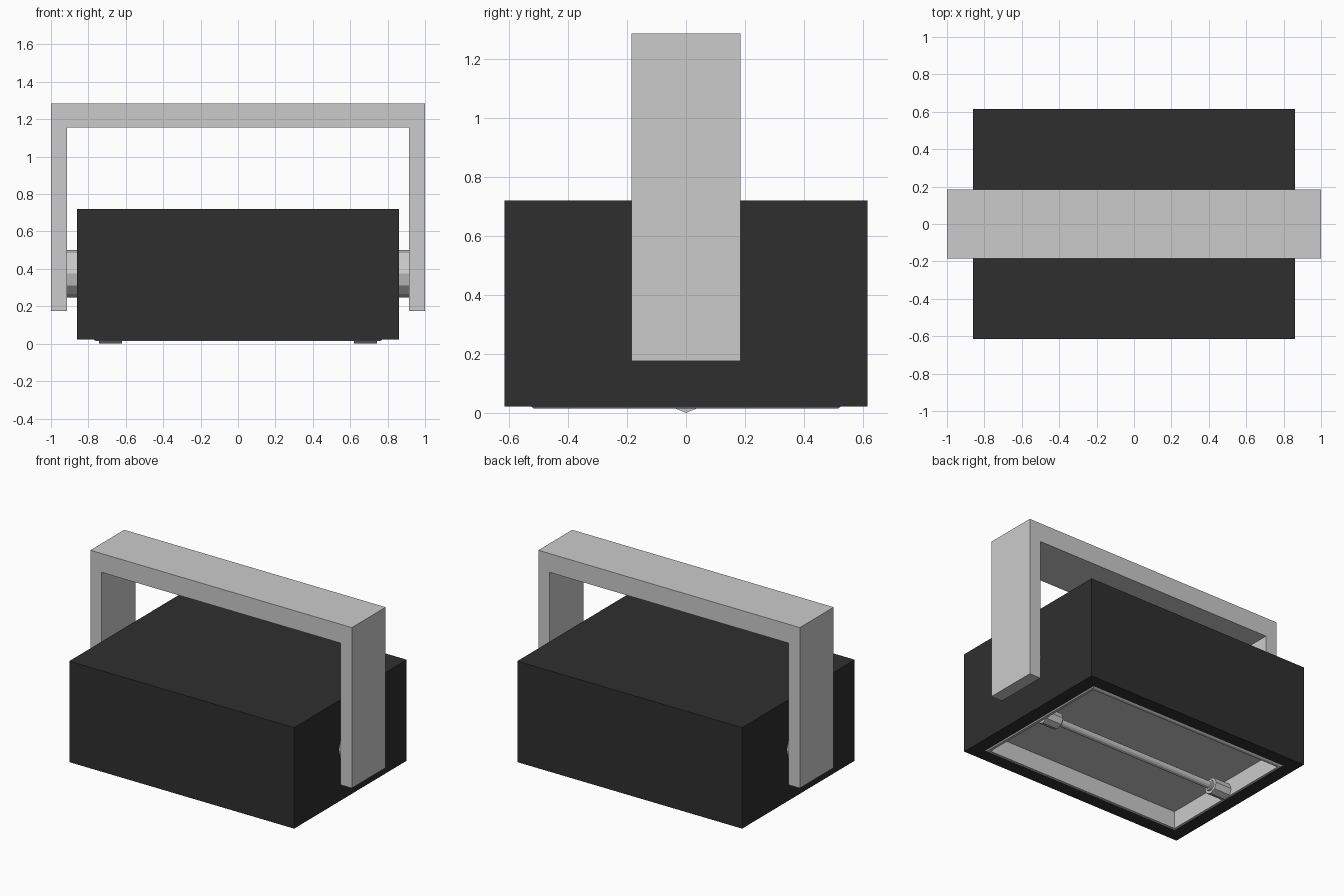
import bpy, bmesh, math
from mathutils import Matrix, Vector

if "Cube" in bpy.data.objects:
    bpy.data.objects.remove(bpy.data.objects["Cube"])


def finish(name, bm, mat=None):
    bmesh.ops.recalc_face_normals(bm, faces=bm.faces)
    me = bpy.data.meshes.new(name)
    bm.to_mesh(me)
    bm.free()
    ob = bpy.data.objects.new(name, me)
    bpy.context.collection.objects.link(ob)
    if mat:
        me.materials.append(mat)
    return ob


def rod(name, x0, x1, z, r, sides, turn=0.0):
    """Faceted cylinder lying along x."""
    bm = bmesh.new()
    m = (Matrix.Translation(((x0 + x1) / 2, 0, z)) @ Matrix.Rotation(math.pi / 2, 4, 'Y')
         @ Matrix.Rotation(turn, 4, 'Z'))
    bmesh.ops.create_cone(bm, cap_ends=True, segments=sides, radius1=r, radius2=r,
                          depth=abs(x1 - x0), matrix=m)
    return finish(name, bm)


def rect_rings(bm, rings):
    """Stack of rectangular loops (half x, half y, z), bridged in order."""
    loops = [[bm.verts.new((sx * hx, sy * hy, z))
              for sx, sy in ((-1, -1), (1, -1), (1, 1), (-1, 1))] for hx, hy, z in rings]
    for a, b in zip(loops, loops[1:]):
        for i in range(4):
            j = (i + 1) % 4
            bm.faces.new((a[i], a[j], b[j], b[i]))
    return loops


black = bpy.data.materials.new("black_paint")
black.diffuse_color = (0.028, 0.028, 0.03, 1)
black.use_nodes = True
black.node_tree.nodes["Principled BSDF"].inputs["Base Color"].default_value = black.diffuse_color

# Housing: box with a recess in the underside
bm = bmesh.new()
loops = rect_rings(bm, [(0.86, 0.615, 0.72), (0.86, 0.615, 0.022),
                        (0.76, 0.51, 0.022), (0.76, 0.51, 0.14)])
bm.faces.new(loops[0])
bm.faces.new(loops[-1])
finish("housing", bm, black)

# Reflector tray with a thin bevelled rim
bm = bmesh.new()
loops = rect_rings(bm, [(0.77, 0.525, 0.0215), (0.762, 0.515, 0.015),
                        (0.745, 0.497, 0.015), (0.742, 0.494, 0.132)])
bm.faces.new(loops[-1])
tray = finish("reflector_tray", bm)
# tray is open, so make its faces look down and inward
for p in tray.data.polygons:
    if abs(p.normal.z) > 0.99 and p.center.z > 0.1 and p.normal.z > 0:
        tray.data.flip_normals()
        break

# Lamp tube with a holder and collar at each end
rod("lamp_tube", -0.66, 0.66, 0.056, 0.024, 12)
for side, s in (("left", -1), ("right", 1)):
    rod("lamp_holder_" + side, s * 0.62, s * 0.742, 0.055, 0.055, 8)
    rod("lamp_collar_" + side, s * 0.605, s * 0.622, 0.056, 0.036, 12)
    # Pivot between housing and bracket
    rod("pivot_" + side, s * 0.855, s * 0.918, 0.375, 0.127, 12)

# U-shaped mounting bracket
profile = [(-1, 0.175), (-0.915, 0.175), (-0.915, 1.155), (0.915, 1.155),
           (0.915, 0.175), (1, 0.175), (1, 1.285), (-1, 1.285)]
bm = bmesh.new()
face = bm.faces.new([bm.verts.new((x, -0.185, z)) for x, z in profile])
ext = bmesh.ops.extrude_face_region(bm, geom=[face])
bmesh.ops.translate(bm, vec=Vector((0, 0.37, 0)),
                    verts=[v for v in ext["geom"] if isinstance(v, bmesh.types.BMVert)])
if not face.is_valid or len(bm.faces) < 10:
    bmesh.ops.holes_fill(bm, edges=bm.edges, sides=0)
finish("mounting_bracket", bm)
